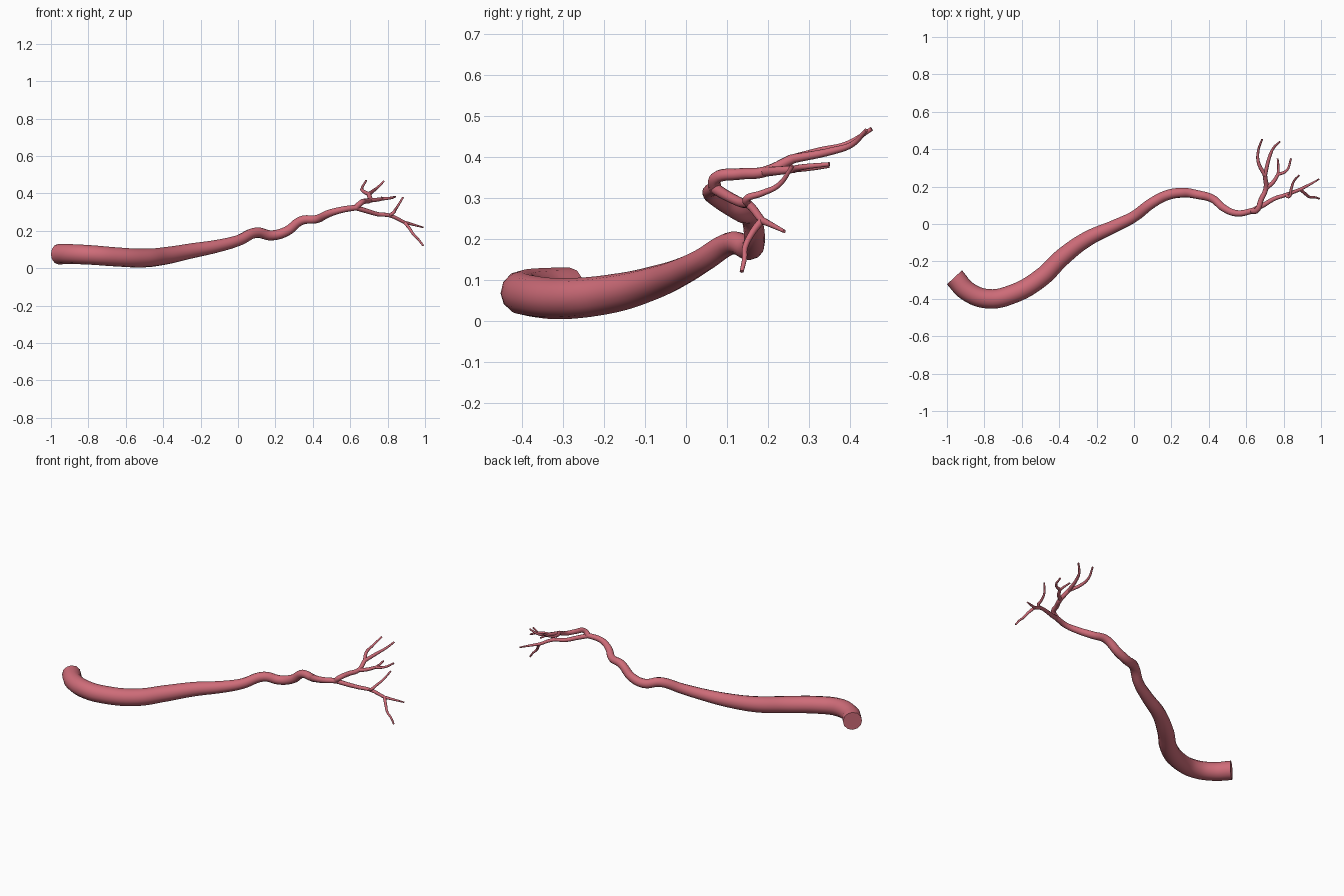
import bpy
import math

# Remove the default cube
default_cube = bpy.data.objects.get("Cube")
if default_cube:
    bpy.data.objects.remove(default_cube, do_unlink=True)

# Vessel material
vessel_color = (0.62, 0.15, 0.19, 1.0)
vessel_material = bpy.data.materials.new("vessel_red")
vessel_material.use_nodes = True
vessel_material.diffuse_color = vessel_color
shader = vessel_material.node_tree.nodes["Principled BSDF"]
shader.inputs["Base Color"].default_value = vessel_color
shader.inputs["Roughness"].default_value = 0.6


def make_tube(name, points, radii):
    """Sweep a capped, tapering round tube smoothly through the points."""
    curve = bpy.data.curves.new(name, "CURVE")
    curve.dimensions = "3D"
    curve.bevel_depth = 1.0
    curve.bevel_resolution = 4
    curve.resolution_u = 6
    curve.use_fill_caps = True
    curve.twist_mode = "MINIMUM"

    spline = curve.splines.new("BEZIER")
    spline.radius_interpolation = "LINEAR"
    spline.bezier_points.add(len(points) - 1)
    for knot, position, radius in zip(spline.bezier_points, points, radii):
        knot.co = position
        knot.radius = radius
        knot.handle_left_type = "AUTO"
        knot.handle_right_type = "AUTO"

    tube = bpy.data.objects.new(name, curve)
    bpy.context.collection.objects.link(tube)
    bpy.ops.object.select_all(action="DESELECT")
    tube.select_set(True)
    bpy.context.view_layer.objects.active = tube
    bpy.ops.object.convert(target="MESH")
    tube = bpy.context.view_layer.objects.active
    tube.data.materials.append(vessel_material)
    bpy.ops.object.shade_smooth_by_angle(angle=math.radians(50))
    return tube


def make_branch(name, start_radius, end_radius, points):
    """Make a tube whose radius falls evenly from start to end."""
    last = len(points) - 1
    radii = [start_radius + (end_radius - start_radius) * i / last
             for i in range(len(points))]
    return make_tube(name, points, radii)


# Main trunk: x, y, z and radius at each bend
trunk_path = [
    (-.96, -.285, .075, .055), (-.89, -.36, .075, .053),
    (-.78, -.4, .07, .052), (-.65, -.375, .06, .051),
    (-.5, -.29, .054, .05), (-.38, -.175, .067, .047),
    (-.25, -.08, .092, .041), (-.1, -.01, .12, .034),
    (0, .04, .147, .03), (.1, .115, .19, .028),
    (.18, .155, .175, .027), (.26, .167, .197, .026),
    (.34, .157, .255, .024), (.42, .135, .262, .022),
    (.48, .085, .29, .02), (.55, .057, .311, .017),
    (.64, .072, .325, .015),
]
make_tube("main_trunk", [p[:3] for p in trunk_path], [p[3] for p in trunk_path])

# Upper fork and its twigs
upper_fork = (.7, .26, .395)
upper_side = (.705, .19, .363)
upper_twig_fork = (.77, .265, .37)
make_branch("upper_branch", .016, .012, [
    (.63, .07, .323), (.656, .073, .348), (.68, .13, .358),
    upper_side, upper_fork])
make_branch("upper_left_twig", .011, .005, [
    upper_fork, (.665, .33, .415), (.664, .39, .43), (.685, .453, .468)])
make_branch("upper_right_twig", .011, .005, [
    upper_fork, (.725, .36, .415), (.745, .405, .43), (.78, .44, .465)])
make_branch("upper_side_branch", .012, .009, [
    upper_side, (.745, .225, .366), upper_twig_fork])
make_branch("side_twig_inner", .008, .005, [
    upper_twig_fork, (.772, .3, .372), (.768, .35, .378)])
make_branch("side_twig_outer", .009, .005, [
    upper_twig_fork, (.815, .285, .375), (.84, .35, .382)])

# Lower fork and its twigs
lower_fork = (.81, .155, .282)
lower_tip_fork = (.89, .185, .245)
make_branch("lower_branch", .014, .009, [
    (.63, .07, .323), (.69, .1, .305), (.75, .135, .288),
    lower_fork, lower_tip_fork])
make_branch("lower_rising_twig", .01, .005, [
    lower_fork, (.83, .147, .296), (.84, .185, .311),
    (.853, .225, .33), (.882, .26, .378)])
make_branch("lower_outer_twig", .009, .004, [
    lower_tip_fork, (.94, .212, .232), (.99, .24, .218)])
make_branch("lower_falling_twig", .009, .005, [
    lower_tip_fork, (.915, .162, .215), (.94, .144, .178),
    (.965, .143, .153), (.99, .136, .12)])
